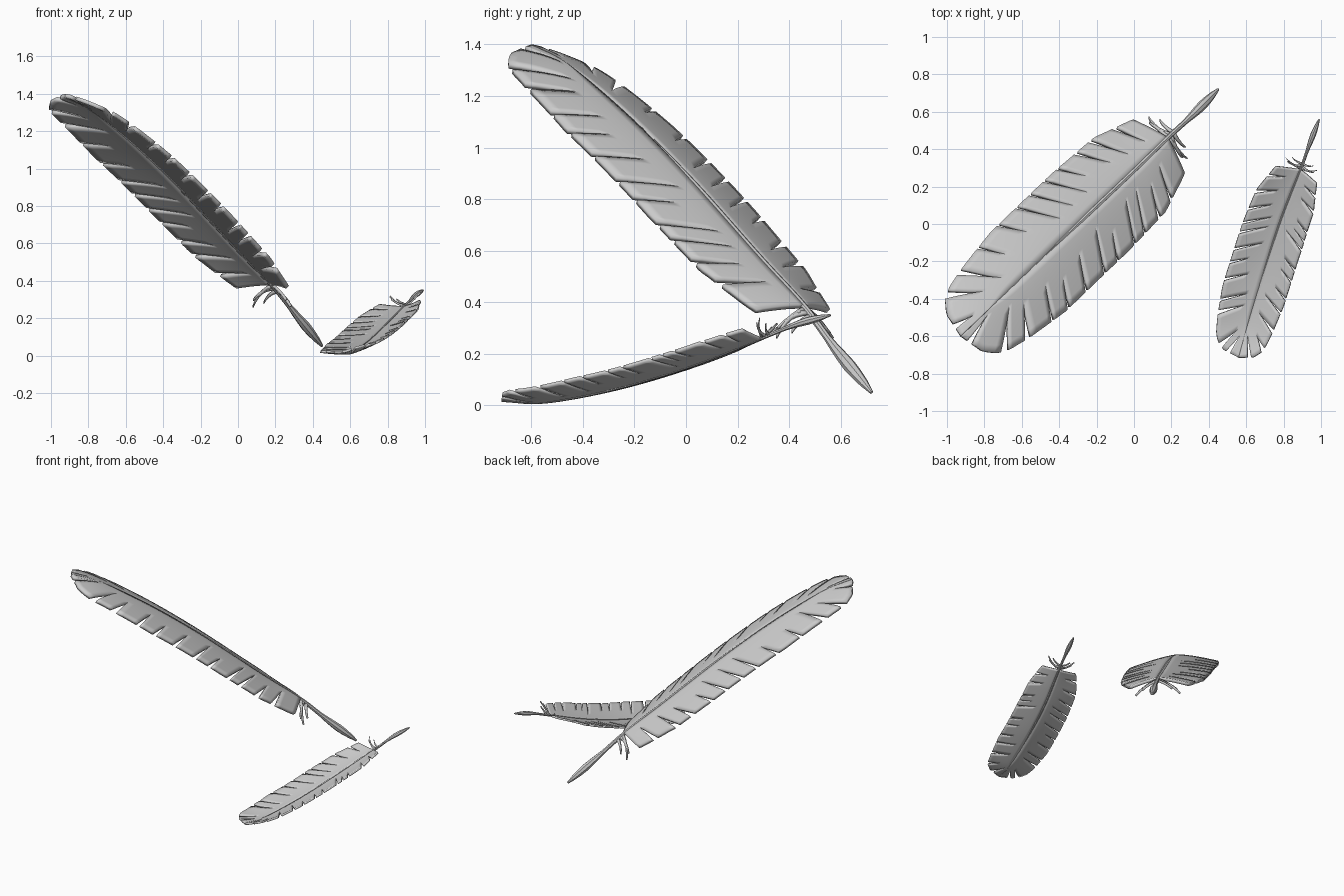
import bpy, bmesh, math, random
from mathutils import Vector

if "Cube" in bpy.data.objects:
    bpy.data.objects.remove(bpy.data.objects["Cube"])

random.seed(4)
grey = bpy.data.materials.new("feather grey")
grey.diffuse_color = (0.6, 0.6, 0.6, 1)
grey.use_nodes = True
grey.node_tree.nodes["Principled BSDF"].inputs["Base Color"].default_value = grey.diffuse_color

V0, V1 = 0.215, 0.91          # where the vane starts and the shaft ends, along the spine
OUTLINE = [(0, .5), (.2, .55), (.24, .7), (.35, .95), (.5, 1), (.75, 1), (.87, .89),
           (.93, .8), (.96, .7), (.985, .48), (1, 0), (9, 0)]
SHAFT = [(0, .003), (.02, .007), (.06, .0115), (.09, .010), (.14, .006), (.2, .006),
         (.5, .0062), (.8, .004), (V1, .0015)]


def lerp(table, x):
    for (a, p), (b, q) in zip(table, table[1:]):
        if x <= b:
            return p + (q - p) * (x - a) / (b - a)
    return table[-1][1]


def make_spine(pts, lateral, back):
    """Returns length and a function (v, u, h) -> point: along, sideways, out of the back."""
    p = [Vector(c) for c in pts]
    p = [2 * p[0] - p[1]] + p + [2 * p[-1] - p[-2]]
    dense = []
    for a, b, c, d in zip(p, p[1:], p[2:], p[3:]):
        for i in range(16):
            t = i / 16
            dense.append(0.5 * (2 * b + (c - a) * t + (2 * a - 5 * b + 4 * c - d) * t * t
                                + (3 * b - a - 3 * c + d) * t ** 3))
    dense.append(p[-2])
    cum = [0]
    for a, b in zip(dense, dense[1:]):
        cum.append(cum[-1] + (b - a).length)
    total = cum[-1]

    def at(v):
        s = min(max(v, 0), 1) * total
        k = 0
        while k < len(cum) - 2 and cum[k + 1] < s:
            k += 1
        return dense[k].lerp(dense[k + 1], (s - cum[k]) / (cum[k + 1] - cum[k]))

    def place(v, u, h):
        tan = (at(v + .02) - at(v - .02)).normalized()
        lat = Vector(lateral)
        lat = (lat - tan * lat.dot(tan)).normalized()
        n = tan.cross(lat)
        if n.dot(Vector(back)) < 0:
            n = -n
        return at(v) + (lat * u + n * h) * total
    return total, place


def finish(name, bm):
    bmesh.ops.recalc_face_normals(bm, faces=bm.faces)
    me = bpy.data.meshes.new(name)
    bm.to_mesh(me)
    bm.free()
    me.materials.append(grey)
    ob = bpy.data.objects.new(name, me)
    bpy.context.collection.objects.link(ob)
    bpy.ops.object.select_all(action='DESELECT')
    ob.select_set(True)
    bpy.context.view_layer.objects.active = ob
    bpy.ops.object.shade_smooth_by_angle(angle=math.radians(35))
    return ob


def thicken(ob, t):
    m = ob.modifiers.new("thickness", 'SOLIDIFY')
    m.thickness, m.offset = t, 0


def grid(bm, rows):
    vs = [[bm.verts.new(c) for c in r] for r in rows]
    for a, b in zip(vs, vs[1:]):
        for i in range(len(a) - 1):
            bm.faces.new((a[i], a[i + 1], b[i + 1], b[i]))


def barb_ray(q, w):
    """Root, angle and length of the barb at fraction q of the vane."""
    r = V0 + (V1 - V0) * q
    phi = math.radians(12 + 18 * min(1, q / .2) + 60 * max(0, (q - .8) / .2) ** 1.3)
    t = 0
    while t < .3 and t * math.cos(phi) < w * lerp(OUTLINE, r + t * math.sin(phi)):
        t += .0005
    return r, phi, t


def droop(u, v):
    return -.226 * u * (u / .123) ** .35 * (1 + .5 * max(0, 1 - (v - V0) / .12))


def feather(name, pts, lateral, back, widths):
    total, place = make_spine(pts, lateral, back)

    # shaft with swollen pointed quill
    bm = bmesh.new()
    rings = []
    for i in range(41):
        v = V1 * i / 40
        r = lerp(SHAFT, v)
        rings.append([bm.verts.new(place(v, r * math.cos(a * math.pi / 4), r * math.sin(a * math.pi / 4)))
                      for a in range(8)])
    for a, b in zip(rings, rings[1:]):
        for j in range(8):
            bm.faces.new((a[j], a[(j + 1) % 8], b[(j + 1) % 8], b[j]))
    bm.faces.new(rings[0])
    bm.faces.new(rings[-1])
    finish(name + "_shaft", bm)

    for side, w, label in ((1, widths[0], "left"), (-1, widths[1], "right")):
        # vane: strips of barbs parted by tapering slits
        cuts = [(0, .4)] + [(q + random.uniform(-.02, .02), random.uniform(.25, .6)) for q in
                            (.07, .14, .21, .27, .35, .44, .53, .63, .73, .83, .9, .955)] + [(1, 1)]
        bm = bmesh.new()
        for (qa, sa), (qb, sb) in zip(cuts, cuts[1:]):
            cols = 5
            rows = []
            for k in range(9):
                s = k / 8
                ga = .008 * max(0, (s - sa) / (1 - sa)) if qa > 0 else 0
                gb = .008 * max(0, (s - sb) / (1 - sb)) if qb < 1 else 0
                row = []
                for j in range(cols + 1):
                    q = (qa + ga) + (qb - gb - qa - ga) * j / cols
                    r, phi, t = barb_ray(q, w)
                    u, v = s * t * math.cos(phi), r + s * t * math.sin(phi)
                    row.append(place(v, side * u, droop(u, v)))
                rows.append(row)
            grid(bm, rows)
        bmesh.ops.remove_doubles(bm, verts=bm.verts, dist=.0004)
        thicken(finish(f"{name}_vane_{label}", bm), .009 * total)

        # loose curling barbs at the foot of the vane
        bm = bmesh.new()
        for root, ang, ln in ((.19, 5, .045), (.2, 20, .055), (.209, 0, .07)):
            rows = []
            for k in range(6):
                s = k / 5
                a = math.radians(ang - 25 * s)
                u, v = s * ln * math.cos(a), root + s * ln * math.sin(a)
                half = .0045 * (1 - .7 * s)
                rows.append([place(v + e * half, side * u, -.35 * u - 4 * u * u) for e in (-1, 1)])
            grid(bm, rows)
        thicken(finish(f"{name}_loose_barbs_{label}", bm), .006 * total)


# large feather, back facing up, rising to the rear left
feather("large_feather",
        [(.45, .72, .05), (.31, .58, .22), (.18, .46, .38), (0, .285, .57), (-.3, 0, .89),
         (-.55, -.24, 1.13), (-.78, -.46, 1.315), (-.925, -.60, 1.39)],
        (-.69, .72, 0), (.44, .43, .785), (.123, .123))

# small feather, back facing down, resting on its tip
feather("small_feather",
        [(.99, .56, .35), (.94, .43, .315), (.89, .29, .26), (.785, .02, .155), (.69, -.27, .068),
         (.605, -.55, .015), (.56, -.715, .02)],
        (-.945, .287, -.158), (.217, .189, -.956), (.132, .116))
